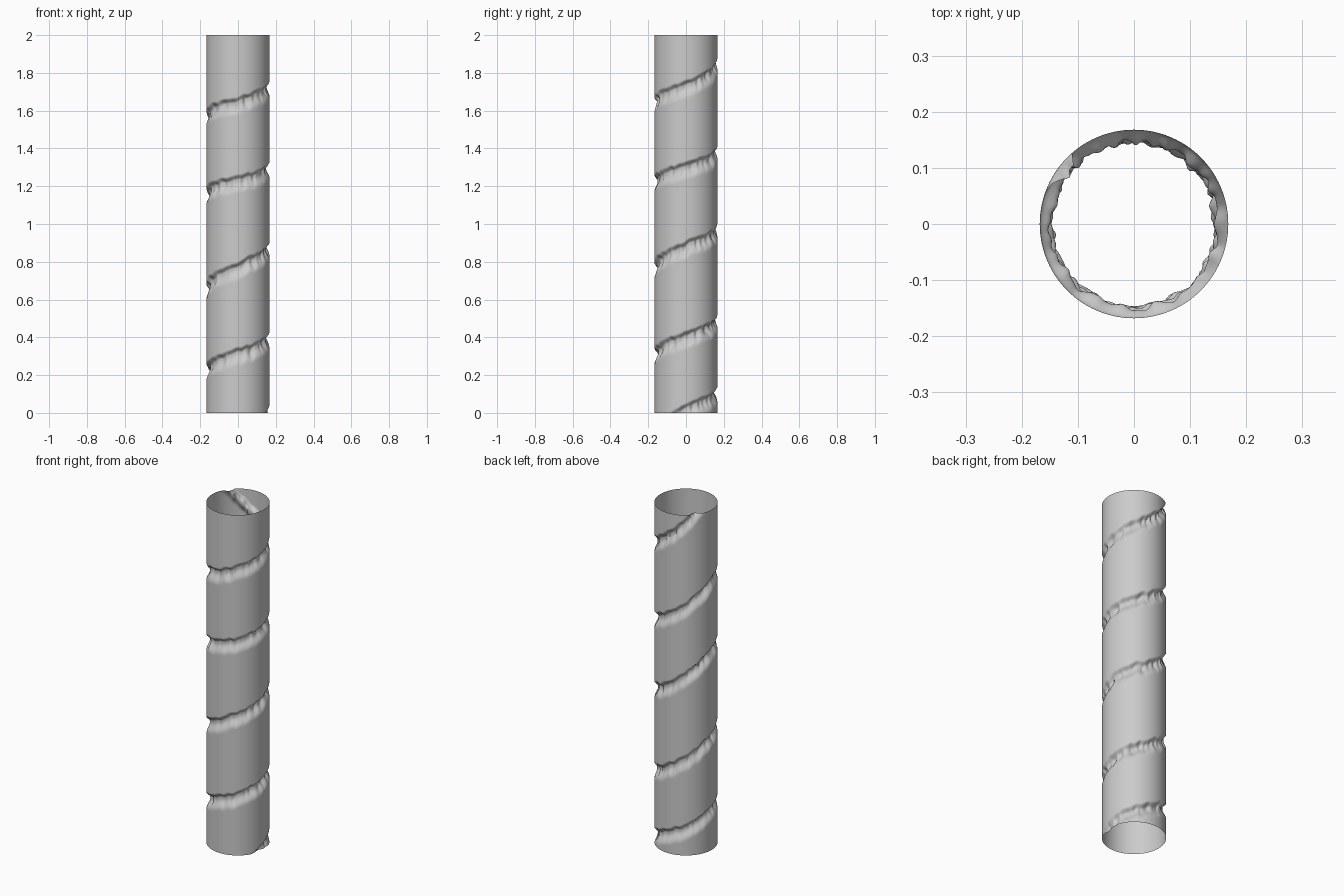
import bpy, bmesh, math
from mathutils import noise, Vector

if "Cube" in bpy.data.objects:
    bpy.data.objects.remove(bpy.data.objects["Cube"])

RADIUS, HEIGHT = 0.168, 2.0
COLS, ROWS = 180, 360

# height of the spiral groove at each quarter turn, starting at the front below the base
QUARTERS = [-0.12, 0.02, 0.11,
            0.23, 0.31, 0.40, 0.50,
            0.66, 0.77, 0.88, 0.98,
            1.16, 1.225, 1.30, 1.39,
            1.57, 1.645, 1.73, 1.86, 2.12, 2.4]


def groove_height(turn):
    q = (turn + 0.75) * 4
    if q < 0 or q >= len(QUARTERS) - 1:
        return None
    i = int(q)
    f = q - i
    p = [QUARTERS[min(max(i + k, 0), len(QUARTERS) - 1)] for k in (-1, 0, 1, 2)]
    return (p[1] + 0.5 * f * (p[2] - p[0] + f * (2 * p[0] - 5 * p[1] + 4 * p[2] - p[3]
            + f * (3 * (p[1] - p[2]) + p[3] - p[0]))))


def smooth(x):
    x = min(max(x, 0.0), 1.0)
    return x * x * (3 - 2 * x)


# groove centres and rough depth for one column
def column_grooves(u, theta):
    out = []
    for k in range(-1, 5):
        h = groove_height(u + k)
        if h is None:
            continue
        spot = Vector((math.cos(theta) * RADIUS, math.sin(theta) * RADIUS, h))
        wobble = 0.012 * noise.noise(spot * 26)
        depth = 0.021 + 0.012 * noise.noise(spot * 38 + Vector((5, 2, 9)))
        out.append((h + wobble, depth))
    return out


# open tube with a softly rolled lower lip and a steep ragged upper lip
bm = bmesh.new()
grid = []
for c in range(COLS):
    u = c / COLS
    theta = math.pi + 2 * math.pi * u
    grooves = column_grooves(u, theta)
    col = []
    for r in range(ROWS + 1):
        z = HEIGHT * r / ROWS
        inset = 0.0
        for h, depth in grooves:
            d = z - h
            if -0.08 < d < 0.05:
                shape = smooth((d + 0.07) / 0.065) ** 1.5 if d < 0 else smooth((0.034 - d) / 0.026)
                inset = max(inset, depth * shape)
        rad = RADIUS - inset
        col.append(bm.verts.new((rad * math.cos(theta), rad * math.sin(theta), z)))
    grid.append(col)
for c in range(COLS):
    a, b = grid[c], grid[(c + 1) % COLS]
    for r in range(ROWS):
        bm.faces.new((a[r], b[r], b[r + 1], a[r + 1]))

mesh = bpy.data.meshes.new("spiral_grooved_tube")
bm.to_mesh(mesh)
bm.free()
tube = bpy.data.objects.new("spiral_grooved_tube", mesh)
bpy.context.collection.objects.link(tube)
bpy.context.view_layer.objects.active = tube
tube.select_set(True)
bpy.ops.object.shade_smooth_by_angle(angle=math.radians(50))
